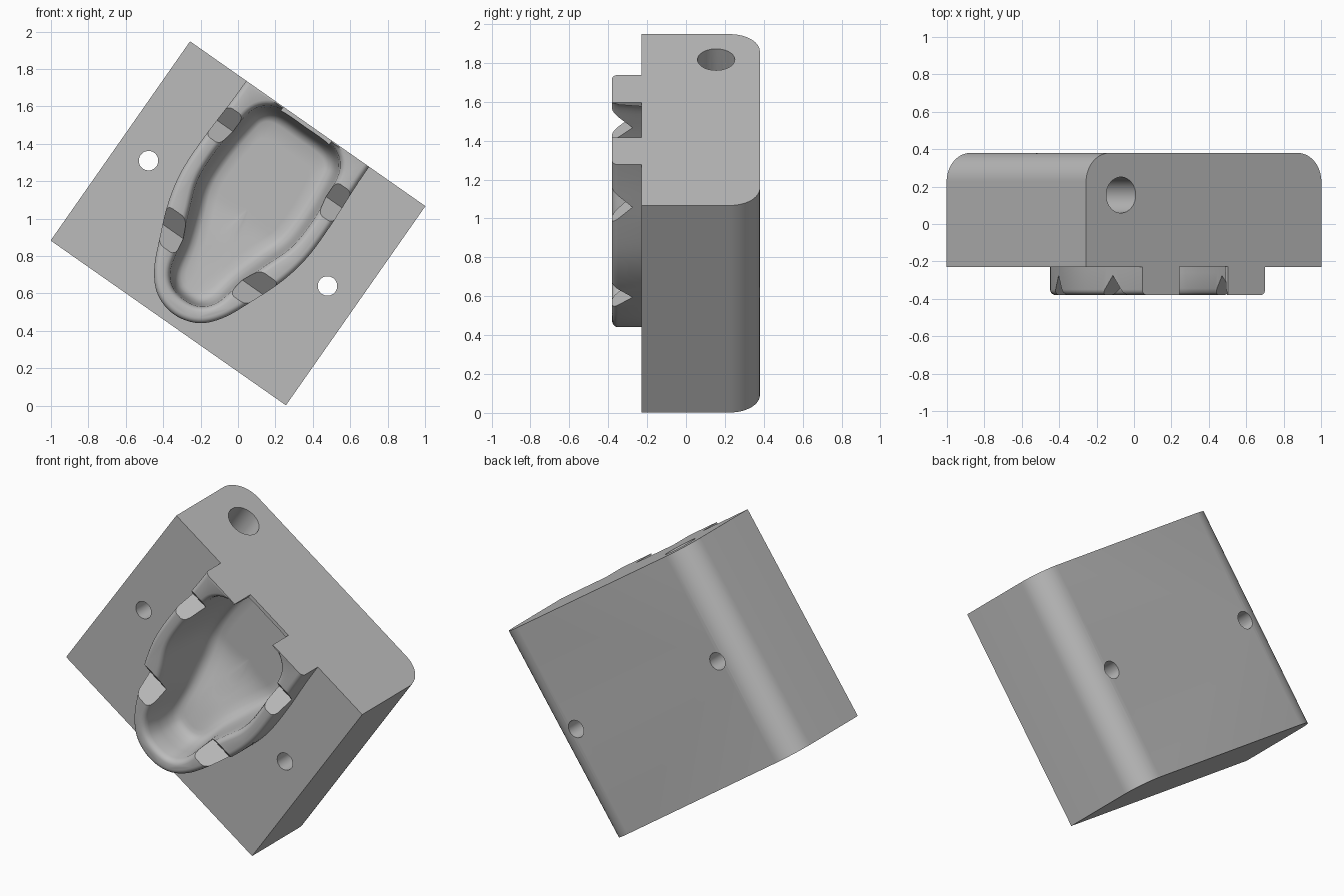
import bpy, bmesh, math
from mathutils import Matrix, Vector

cube = bpy.data.objects.get("Cube")
if cube:
    bpy.data.objects.remove(cube)

GREY = bpy.data.materials.new("machined grey")
GREY.use_nodes = True
GREY.diffuse_color = (0.5, 0.5, 0.5, 1)
GREY.node_tree.nodes["Principled BSDF"].inputs["Base Color"].default_value = (0.5, 0.5, 0.5, 1)

HALF_W, HALF_H = 0.768, 0.65      # block half sizes before tilting
FACE, BACK, RIM = -0.23, 0.38, -0.38


def make(name, bm):
    bmesh.ops.recalc_face_normals(bm, faces=bm.faces)
    mesh = bpy.data.meshes.new(name)
    bm.to_mesh(mesh)
    bm.free()
    mesh.materials.append(GREY)
    ob = bpy.data.objects.new(name, mesh)
    bpy.context.collection.objects.link(ob)
    return ob


def prism(name, points, axis):
    """Extrude a closed polygon of 3D points along a vector."""
    bm = bmesh.new()
    face = bm.faces.new([bm.verts.new(p) for p in points])
    new = bmesh.ops.extrude_face_region(bm, geom=[face])["geom"]
    bmesh.ops.translate(bm, verts=[g for g in new if isinstance(g, bmesh.types.BMVert)], vec=axis)
    return make(name, bm)


def rod(name, radius, depth, centre, turn):
    bm = bmesh.new()
    bmesh.ops.create_cone(bm, cap_ends=True, segments=48, radius1=radius, radius2=radius, depth=depth,
                          matrix=Matrix.Translation(centre) @ turn)
    return make(name, bm)


def smooth_loop(half, steps=6):
    """Mirror a half outline about the middle and round it with a closed spline."""
    pts = [Vector(p) for p in half]
    pts += [Vector((-p.x, p.y)) for p in reversed(pts) if p.x > 0.001]
    out, n = [], len(pts)
    for i in range(n):
        a, b, c, d = (pts[(i + k) % n] for k in (-1, 0, 1, 2))
        for s in range(steps):
            t = s / steps
            out.append(0.5 * (2 * b + (c - a) * t + (2 * a - 5 * b + 4 * c - d) * t ** 2
                              + (3 * b - a - 3 * c + d) * t ** 3))
    return out


def inset(loop, amount):
    n = len(loop)
    area = sum(loop[i - 1].cross(loop[i]) for i in range(n))
    side = 1 if area > 0 else -1
    out = []
    for i in range(n):
        tan = (loop[(i + 1) % n] - loop[i - 1]).normalized()
        out.append(loop[i] + Vector((-tan.y, tan.x)) * side * amount)
    return out


def loft(bm, rings):
    """Skin rings of 3D points and close both ends."""
    rows = [[bm.verts.new(p) for p in ring] for ring in rings]
    n = len(rows[0])
    for a, b in zip(rows, rows[1:]):
        for i in range(n):
            bm.faces.new((a[i - 1], a[i], b[i], b[i - 1]))
    bm.faces.new(rows[0])
    bm.faces.new(rows[-1])


def combine(target, tool, operation):
    mod = target.modifiers.new("cut", 'BOOLEAN')
    mod.object, mod.operation, mod.solver = tool, operation, 'EXACT'
    bpy.context.view_layer.objects.active = target
    bpy.ops.object.modifier_apply(modifier=mod.name)
    bpy.data.objects.remove(tool)


# Block with two rounded back edges
R = 0.155
section = [(-HALF_W, FACE), (HALF_W, FACE)]
for cx, start in ((HALF_W - R, 0), (R - HALF_W, 90)):
    for k in range(13):
        a = math.radians(start + 7.5 * k)
        section.append((cx + R * math.cos(a), BACK - R + R * math.sin(a)))
block = prism("mould_block", [(x, y, -HALF_H) for x, y in section], (0, 0, 2 * HALF_H))

# Raised rim with a rounded front edge, trimmed flush with the block top
outer = smooth_loop([(0, -0.595), (0.13, -0.56), (0.225, -0.46), (0.30, -0.30), (0.37, -0.12),
                     (0.408, 0.06), (0.413, 0.28), (0.402, 0.55), (0.402, 0.8), (0.402, 1.0)])
bm = bmesh.new()
rings = [[(p.x, -0.1, p.y) for p in outer]]
r = 0.03
for k in range(6):
    a = math.radians(18 * k)
    y = RIM + r - r * math.sin(a)
    rings.append([(p.x, y, p.y) for p in inset(outer, r - r * math.cos(a))])
loft(bm, rings)
cut = bmesh.ops.bisect_plane(bm, geom=bm.verts[:] + bm.edges[:] + bm.faces[:], plane_co=(0, 0, HALF_H),
                             plane_no=(0, 0, 1), clear_outer=True)
bmesh.ops.holes_fill(bm, edges=[e for e in bm.edges if e.is_boundary])
combine(block, make("rim", bm), 'UNION')

# Pocket: rounded lip, steep wall, floor that rises toward the narrow end
inner = smooth_loop([(0, -0.50), (0.09, -0.48), (0.155, -0.405), (0.195, -0.25), (0.25, -0.10),
                     (0.308, 0.06), (0.32, 0.23), (0.305, 0.43), (0.275, 0.56), (0.18, 0.63), (0, 0.638)])


def floor_y(v):
    t = min(1, max(0, (0.05 - v) / 0.5))
    return 0.04 - 0.16 * t * t * (3 - 2 * t)


def ring(loop, depth):
    """Ring at a fraction of the way from the face to the floor."""
    return [(p.x, FACE + depth * (floor_y(p.y) - FACE), min(p.y, 0.643)) for p in loop]


rings = []
for y, gap in ((RIM - 0.1, -0.03), (RIM, -0.03), (RIM + 0.005, -0.018), (RIM + 0.014, -0.008),
               (RIM + 0.035, 0), (FACE - 0.03, 0.008)):
    rings.append([(p.x, y, min(p.y, 0.643)) for p in inset(inner, gap)])
for depth, gap in ((0.3, 0.016), (0.65, 0.028), (0.85, 0.042), (0.95, 0.06), (1, 0.085)):
    rings.append(ring(inset(inner, gap), depth))
base = inset(inner, 0.085)
mid = Vector((0, 0.1))
for s in (0.8, 0.6, 0.4, 0.2, 0.05):
    rings.append(ring([mid + (p - mid) * s for p in base], 1))
bm = bmesh.new()
loft(bm, rings)
combine(block, make("pocket_cutter", bm), 'DIFFERENCE')

# Open slot through the rim at the top
slot = [(-0.157, -0.5, 0.45), (0.157, -0.5, 0.45), (0.157, -0.5, 0.8), (-0.157, -0.5, 0.8)]
combine(block, prism("slot_cutter", slot, (0, 0.5 + FACE + 0.002, 0)), 'DIFFERENCE')

# Two V grooves across the rim
for v in (0.387, -0.235):
    vee = [(-0.6, RIM - 0.05, v + 0.145), (-0.6, RIM - 0.05, v - 0.145), (-0.6, -0.275, v)]
    combine(block, prism("groove_cutter", vee, (1.2, 0, 0)), 'DIFFERENCE')

# Two bolt holes right through, and one blind hole down from the top
lie = Matrix.Rotation(math.pi / 2, 4, 'X')
for u in (-0.584, 0.584):
    combine(block, rod("bolt_hole_cutter", 0.052, 2, (u, 0, 0), lie), 'DIFFERENCE')
combine(block, rod("blind_hole_cutter", 0.096, 1.0, (-0.54, 0.155, HALF_H - 0.4), Matrix()), 'DIFFERENCE')

# Tilt the whole block and stand its corner on the ground
block.data.transform(Matrix.Translation((0, 0, 0.975)) @ Matrix.Rotation(math.radians(35), 4, 'Y'))
bpy.ops.object.select_all(action='DESELECT')
block.select_set(True)
bpy.context.view_layer.objects.active = block
bpy.ops.object.shade_smooth_by_angle(angle=math.radians(30))
